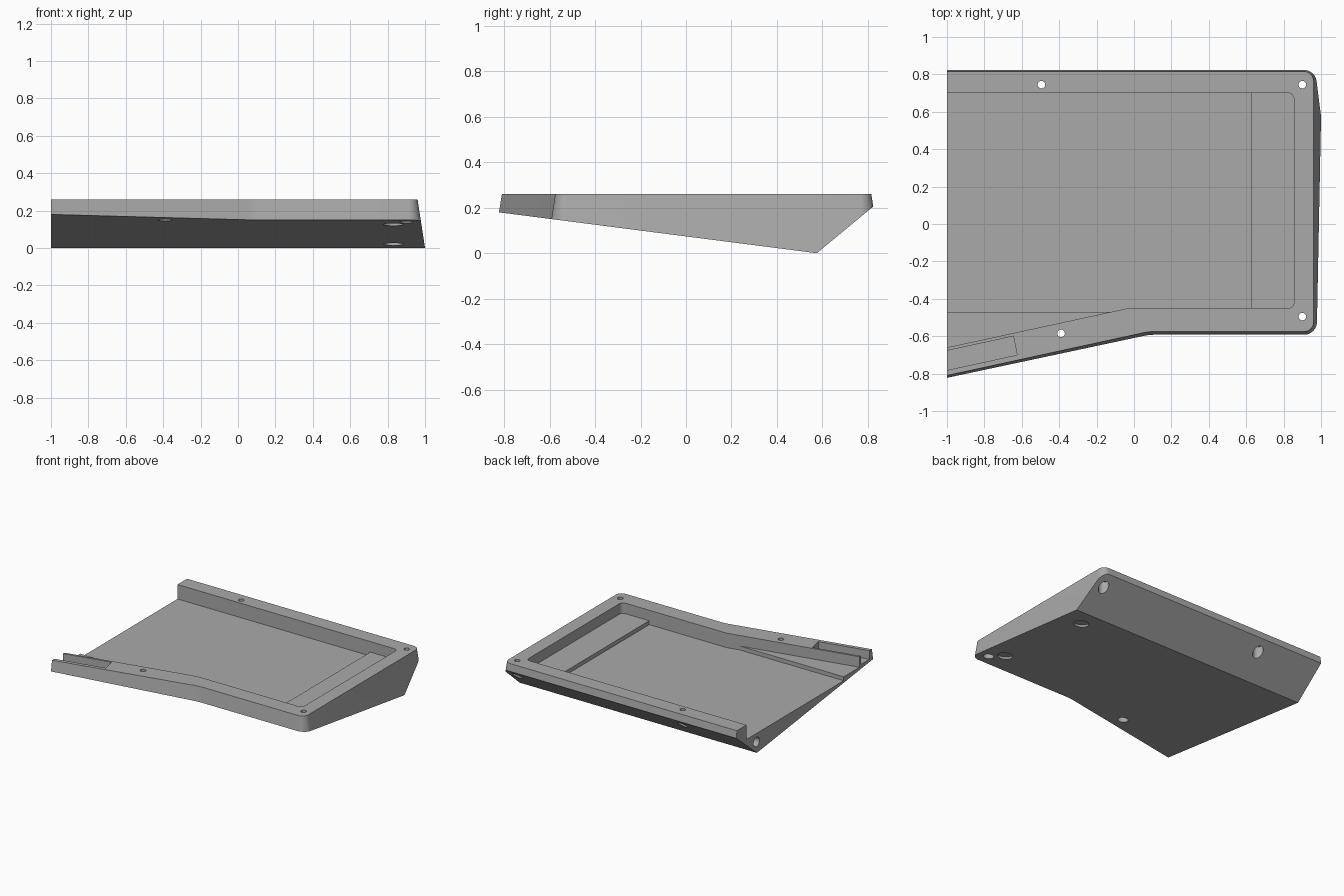
import bpy, bmesh, math
from mathutils import Vector, Matrix

cube = bpy.data.objects.get("Cube")
if cube:
    bpy.data.objects.remove(cube, do_unlink=True)

TOP = 0.26
DRAFT = 0.154          # outward lean of the outer walls per unit of depth
FAR = -1.3             # outlines run past the open end and get trimmed


def rounded(points, radii, grow=0.0, steps=8):
    """Counter-clockwise outline, pushed outward by grow, with filleted corners."""
    pts = [Vector(p) for p in points]
    out = []
    for i, p in enumerate(pts):
        u = (pts[i - 1] - p).normalized()
        v = (pts[(i + 1) % len(pts)] - p).normalized()
        n1, n2 = Vector((-u.y, u.x)), Vector((v.y, -v.x))
        p = p + (n1 + n2) * grow / (1 + n1.dot(n2))
        convex = u.x * v.y - u.y * v.x < 0
        r = radii[i] + (grow if convex else -grow) if radii[i] else 0
        if r <= 0:
            out.append(p)
            continue
        half = u.angle(v) / 2
        centre = p + (u + v).normalized() * r / math.sin(half)
        a = p + u * r / math.tan(half) - centre
        b = p + v * r / math.tan(half) - centre
        for k in range(steps + 1):
            out.append(centre + a.lerp(b, k / steps).normalized() * r)
    return out


def loft(name, low, high, z0, z1, matrix=None):
    """Solid between two matching outlines."""
    bm = bmesh.new()
    bottom = [bm.verts.new((p[0], p[1], z0)) for p in low]
    top = [bm.verts.new((p[0], p[1], z1)) for p in high]
    bm.faces.new(bottom[::-1])
    bm.faces.new(top)
    for i in range(len(bottom)):
        j = (i + 1) % len(bottom)
        bm.faces.new((bottom[i], bottom[j], top[j], top[i]))
    if matrix:
        bm.transform(matrix)
    bmesh.ops.recalc_face_normals(bm, faces=bm.faces)
    mesh = bpy.data.meshes.new(name)
    bm.to_mesh(mesh)
    bm.free()
    obj = bpy.data.objects.new(name, mesh)
    bpy.context.collection.objects.link(obj)
    return obj


def prism(name, outline, z0, z1, matrix=None):
    return loft(name, outline, outline, z0, z1, matrix)


def cylinder(name, radius, z0, z1, matrix):
    ring = [(radius * math.cos(math.tau * k / 32), radius * math.sin(math.tau * k / 32))
            for k in range(32)]
    return prism(name, ring, z0, z1, matrix)


def carve(body, cutter, operation='DIFFERENCE'):
    mod = body.modifiers.new("carve", 'BOOLEAN')
    mod.operation, mod.solver, mod.object = operation, 'EXACT', cutter
    bpy.context.view_layer.update()
    graph = bpy.context.evaluated_depsgraph_get()
    mesh = bpy.data.meshes.new_from_object(body.evaluated_get(graph))
    body.modifiers.clear()
    body.data = mesh
    bpy.data.objects.remove(cutter, do_unlink=True)


def underside(y):
    return 0.1286 * (0.575 - y)


# Outer shell with leaning walls
outline = [(FAR, -0.875), (0.08, -0.575), (0.96, -0.575), (0.96, 0.815), (FAR, 0.815)]
radii = [0, 0.3, 0.05, 0.05, 0]
case = loft("keyboard_case", rounded(outline, radii, DRAFT * (TOP + 0.04)),
            rounded(outline, radii), -0.04, TOP)

# Trim to the tilted base, the steep back and the flat open end
side = [(-1, underside(-1)), (0.575, 0), (0.95, 0.31), (0.95, 0.5), (-1, 0.5)]
yz_to_world = Matrix(((0, 0, 1, 0), (1, 0, 0, 0), (0, 1, 0, 0), (0, 0, 0, 1)))
carve(case, prism("side_profile", side, -1, 1.2, yz_to_world), 'INTERSECT')

# Tray: upper ledge level, then the deeper main floor
tray = [(FAR, -0.725), (-0.03, -0.45), (0.855, -0.45), (0.855, 0.70), (FAR, 0.70)]
carve(case, prism("tray", rounded(tray, [0, 0, 0.03, 0.03, 0]), 0.18, 0.4))
floor = [(FAR, -0.47), (-0.122, -0.47), (-0.03, -0.45), (0.625, -0.45),
         (0.625, 0.70), (FAR, 0.70)]
carve(case, prism("main_floor", floor, 0.15, 0.23))

# Slot in the front rim, open at the end
slot = [(FAR, -0.847), (-0.625, -0.70), (-0.645, -0.60), (FAR, -0.743)]
carve(case, prism("rim_slot", slot, 0.195, 0.4))

# Screw holes with wide counterbores from below
for x, y in [(0.9, 0.745), (-0.495, 0.745), (0.9, -0.495), (-0.39, -0.585)]:
    place = Matrix.Translation((x, y, 0))
    carve(case, cylinder("screw_hole", 0.02, -0.1, 0.4, place))
    carve(case, cylinder("counterbore", 0.037, -0.1, 0.205, place))

# Shallow foot recesses square to the tilted base
tilt = Matrix.Rotation(-math.atan(0.1286), 4, 'X')
for y in (0.42, -0.40):
    place = Matrix.Translation((0.83, y, underside(y))) @ tilt
    carve(case, cylinder("foot_recess", 0.053, -0.05, 0.015, place))

# Joining socket in the open end
socket = Matrix.Translation((-1, 0.58, 0.085)) @ Matrix.Rotation(math.pi / 2, 4, 'Y')
carve(case, cylinder("end_socket", 0.035, -0.1, 0.15, socket))

# Plain grey plastic
grey = bpy.data.materials.new("grey_plastic")
grey.use_nodes = True
colour = (0.4, 0.4, 0.4, 1)
grey.diffuse_color = colour
grey.node_tree.nodes["Principled BSDF"].inputs["Base Color"].default_value = colour
case.data.materials.clear()
case.data.materials.append(grey)
for face in case.data.polygons:
    face.material_index = 0

bpy.ops.object.select_all(action='DESELECT')
case.select_set(True)
bpy.context.view_layer.objects.active = case
bpy.ops.object.shade_smooth_by_angle(angle=math.radians(30))
